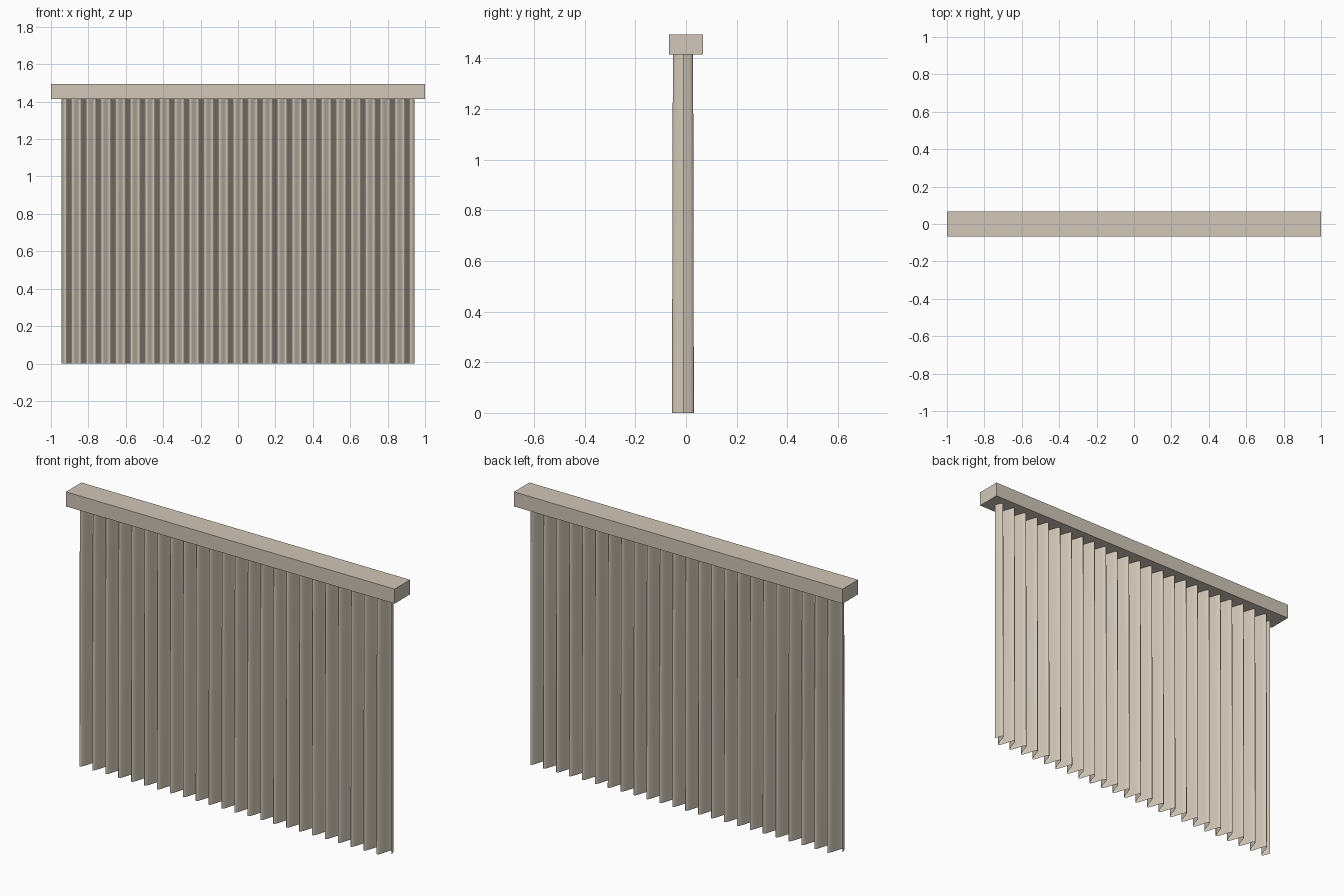
import bpy, bmesh, math

cube = bpy.data.objects.get("Cube")
if cube:
    bpy.data.objects.remove(cube, do_unlink=True)


def material(name, colour):
    mat = bpy.data.materials.new(name)
    mat.use_nodes = True
    mat.diffuse_color = colour
    mat.node_tree.nodes["Principled BSDF"].inputs["Base Color"].default_value = colour
    return mat


beige = material("warm beige", (0.64, 0.57, 0.48, 1))

# Head rail
bpy.ops.mesh.primitive_cube_add(size=1, location=(0, 0, 1.455))
rail = bpy.context.object
rail.name = "head_rail"
rail.scale = (2, 0.134, 0.08)
bpy.ops.object.transform_apply(location=False, rotation=False, scale=True)
rail.data.materials.append(beige)

# Pleated curtain: a wave swept down, its folds opening slightly towards the hem
PLEATS, STEPS, ROWS = 24, 16, 6
HALF_WIDTH, TOP = 0.943, 1.418
bm = bmesh.new()
rows = []
for r in range(ROWS + 1):
    t = r / ROWS
    depth = 0.039 + 0.004 * math.sqrt(t)
    row = []
    for i in range(PLEATS * STEPS + 1):
        x = HALF_WIDTH * (2 * i / (PLEATS * STEPS) - 1)
        y = -0.012 - depth * math.sin(math.tau * i / STEPS)
        row.append(bm.verts.new((x, y, TOP * (1 - t))))
    rows.append(row)
for upper, lower in zip(rows, rows[1:]):
    for i in range(PLEATS * STEPS):
        bm.faces.new((upper[i], lower[i], lower[i + 1], upper[i + 1]))
mesh = bpy.data.meshes.new("pleated_curtain")
bm.to_mesh(mesh)
bm.free()
mesh.materials.append(beige)
curtain = bpy.data.objects.new("pleated_curtain", mesh)
bpy.context.collection.objects.link(curtain)
for face in mesh.polygons:
    face.use_smooth = True
